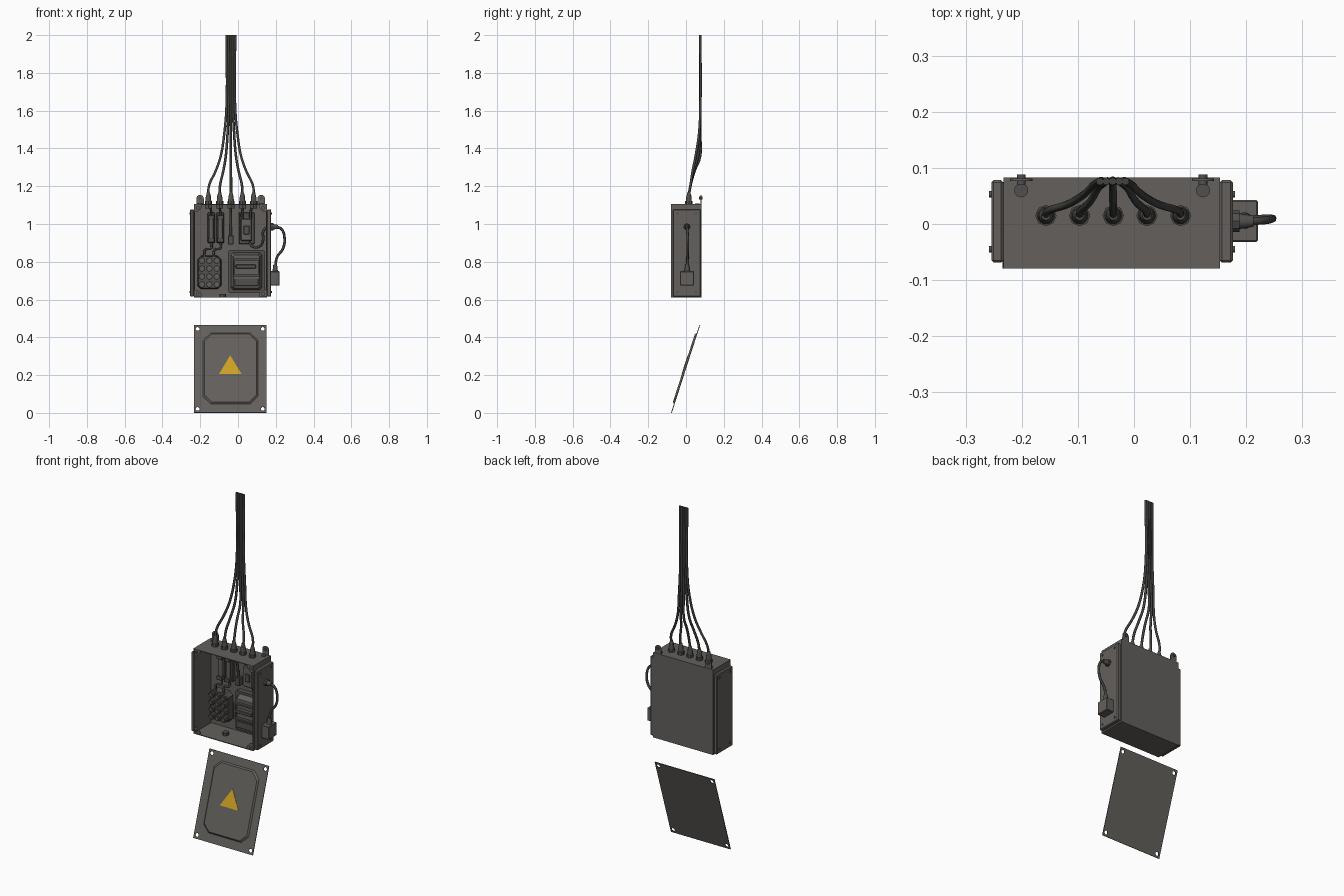
import bpy, bmesh, math
from mathutils import Matrix, Vector

if "Cube" in bpy.data.objects:
    bpy.data.objects.remove(bpy.data.objects["Cube"])


def material(name, rgb):
    m = bpy.data.materials.new(name)
    m.diffuse_color = (*rgb, 1)
    m.use_nodes = True
    m.node_tree.nodes["Principled BSDF"].inputs["Base Color"].default_value = m.diffuse_color
    return m


GREY = material("warm_grey_metal", (0.125, 0.117, 0.108))
DARK = material("dark_grey_fittings", (0.085, 0.081, 0.077))
CABLE = material("black_rubber", (0.055, 0.054, 0.052))
YELLOW = material("warning_yellow", (0.62, 0.36, 0.02))


def finish(name, bm, mat, bevel=0, smooth=False):
    bmesh.ops.recalc_face_normals(bm, faces=bm.faces)
    me = bpy.data.meshes.new(name)
    bm.to_mesh(me)
    bm.free()
    me.materials.append(mat)
    ob = bpy.data.objects.new(name, me)
    bpy.context.collection.objects.link(ob)
    if bevel:
        b = ob.modifiers.new("bevel", 'BEVEL')
        b.width, b.segments = bevel, 1
    if smooth:
        bpy.ops.object.select_all(action='DESELECT')
        ob.select_set(True)
        bpy.context.view_layer.objects.active = ob
        bpy.ops.object.shade_smooth_by_angle(angle=math.radians(40))
    return ob


def box(name, x, y, z, mat, bevel=0):
    """Box from (min, max) ranges."""
    bm = bmesh.new()
    bmesh.ops.create_cube(bm, size=1)
    for v in bm.verts:
        v.co = [sum(r) / 2 + c * (r[1] - r[0]) for r, c in zip((x, y, z), v.co)]
    return finish(name, bm, mat, bevel)


def rod(name, a, b, r, mat, r2=None, sides=16):
    """Cylinder or cone between two points."""
    a, b = Vector(a), Vector(b)
    bm = bmesh.new()
    rot = (b - a).to_track_quat('Z', 'Y').to_matrix().to_4x4()
    bmesh.ops.create_cone(bm, cap_ends=True, segments=sides, radius1=r,
                          radius2=r if r2 is None else r2, depth=(b - a).length,
                          matrix=Matrix.Translation((a + b) / 2) @ rot)
    return finish(name, bm, mat, smooth=sides > 8)


def prism(name, pts, y0, y1, mat, inset=0, matrix=None):
    """xz outline extruded from y0 forward to y1; inset narrows the front."""
    cx = (min(p[0] for p in pts) + max(p[0] for p in pts)) / 2
    cz = (min(p[1] for p in pts) + max(p[1] for p in pts)) / 2
    hx = max(p[0] for p in pts) - cx
    hz = max(p[1] for p in pts) - cz
    bm = bmesh.new()
    back = [bm.verts.new((x, y0, z)) for x, z in pts]
    front = [bm.verts.new((cx + (x - cx) * (1 - inset / hx), y1,
                           cz + (z - cz) * (1 - inset / hz))) for x, z in pts]
    bm.faces.new(back)
    bm.faces.new(front)
    for i in range(len(pts)):
        j = (i + 1) % len(pts)
        bm.faces.new((back[i], back[j], front[j], front[i]))
    if matrix:
        bm.transform(matrix)
    return finish(name, bm, mat)


def chamfered(x0, x1, z0, z1, c):
    return [(x0 + c, z0), (x1 - c, z0), (x1, z0 + c), (x1, z1 - c),
            (x1 - c, z1), (x0 + c, z1), (x0, z1 - c), (x0, z0 + c)]


def curve_mesh(name, cu, mat, matrix=Matrix()):
    """Turn a curve into a mesh object."""
    tmp = bpy.data.objects.new(name + "_curve", cu)
    bpy.context.collection.objects.link(tmp)
    dg = bpy.context.evaluated_depsgraph_get()
    me = bpy.data.meshes.new_from_object(tmp.evaluated_get(dg))
    bpy.data.objects.remove(tmp)
    me.transform(matrix)
    me.materials.clear()
    me.materials.append(mat)
    ob = bpy.data.objects.new(name, me)
    bpy.context.collection.objects.link(ob)
    return ob


def tube(name, pts, r, mat=CABLE):
    cu = bpy.data.curves.new(name, 'CURVE')
    cu.dimensions, cu.bevel_depth, cu.bevel_resolution = '3D', r, 2
    cu.resolution_u, cu.use_fill_caps = 6, True
    s = cu.splines.new('BEZIER')
    s.bezier_points.add(len(pts) - 1)
    for p, co in zip(s.bezier_points, pts):
        p.co = co
        p.handle_left_type = p.handle_right_type = 'AUTO'
    ob = curve_mesh(name, cu, mat)
    for f in ob.data.polygons:
        f.use_smooth = True


def plate(name, outlines, thick, mat, matrix):
    """Flat sheet; the first outline is the edge, the others are holes."""
    cu = bpy.data.curves.new(name, 'CURVE')
    cu.dimensions, cu.fill_mode, cu.extrude = '2D', 'BOTH', thick / 2
    for pts in outlines:
        s = cu.splines.new('POLY')
        s.points.add(len(pts) - 1)
        for p, (x, z) in zip(s.points, pts):
            p.co = (x, z, 0, 1)
        s.use_cyclic_u = True
    return curve_mesh(name, cu, mat, matrix)


def ring(x, z, r, n=14):
    return [(x + r * math.cos(2 * math.pi * i / n), z + r * math.sin(2 * math.pi * i / n))
            for i in range(n)]


def upright(y):
    return Matrix.Translation((0, y, 0)) @ Matrix.Rotation(math.pi / 2, 4, 'X')


# Cabinet: sheet metal tray open at the front
X0, X1, Z0, Z1, YF, YB = -0.233, 0.153, 0.61, 1.105, -0.079, 0.083
cab = box("cabinet_shell", (X0, X1), (YF, YB), (Z0, Z1), GREY)
bm = bmesh.new()
bm.from_mesh(cab.data)
bmesh.ops.delete(bm, geom=[f for f in bm.faces if f.normal.y < -0.9], context='FACES')
bm.to_mesh(cab.data)
bm.free()
sol = cab.modifiers.new("thickness", 'SOLIDIFY')
sol.thickness, sol.offset = 0.006, -1

# Corner tabs with screw holes
for cx, sx in ((X0 + 0.005, 1), (X1 - 0.005, -1)):
    for cz, sz in ((Z0 + 0.005, 1), (Z1 - 0.005, -1)):
        tri = [(cx, cz), (cx + sx * 0.036, cz), (cx + sx * 0.036, cz + sz * 0.014),
               (cx + sx * 0.014, cz + sz * 0.036), (cx, cz + sz * 0.036)]
        plate("corner_tab", [tri, ring(cx + sx * 0.014, cz + sz * 0.014, 0.007)], 0.004,
              GREY, upright(YF + 0.004))

# Raised side covers with screws
for xa, xb, s in ((X0 - 0.021, X0, -1), (X1, X1 + 0.023, 1)):
    box("side_cover", (xa, xb), (-0.069, 0.078), (0.615, 1.077), GREY, 0.004)
    xo = xa if s < 0 else xb
    for y in (-0.045, 0.053):
        for z in (0.64, 1.055):
            rod("side_screw", (xo, y, z), (xo + s * 0.004, y, z), 0.006, DARK, sides=10)

# Wall hanging tabs on top of the back
for x in (-0.201, 0.123):
    arch = [(x - 0.02, 1.09), (x + 0.02, 1.09)] + \
           [(x + 0.02 * math.cos(a * math.pi / 8), 1.134 + 0.02 * math.sin(a * math.pi / 8))
            for a in range(9)]
    plate("hanging_tab", [arch], 0.005, GREY, upright(0.079))
    rod("hanging_bolt", (x, 0.088, 1.137), (x, 0.070, 1.137), 0.008, DARK, sides=10)
    rod("tab_foot", (x, 0.06, 1.104), (x, 0.06, 1.109), 0.0125, DARK)

# Cable glands and the cables gathering into a vertical bundle
for i in range(5):
    x, y = -0.157 + i * 0.06, 0.015
    k = i - 2
    rod("gland_nut", (x, y, 1.10), (x, y, 1.122), 0.019, DARK, sides=8)
    rod("gland_cap", (x, y, 1.122), (x, y, 1.15), 0.0155, DARK, 0.013)
    rod("gland_cone", (x, y, 1.15), (x, y, 1.168), 0.012, DARK, 0.008)
    rod("gland_inner_nut", (x, y, 1.10), (x, y, 1.083), 0.021, DARK, sides=6)
    xe = -0.038 + k * 0.0115
    d = x - xe
    lag = abs(k) / 2
    tube("supply_cable", [(x, y, 1.15), (x - 0.03 * d, y + 0.008, 1.20),
                          (x - 0.40 * d, 0.045 - 0.01 * lag, 1.28),
                          (xe + 0.33 * d, 0.074 - 0.024 * lag, 1.355),
                          (xe + 0.12 * d, 0.075 - 0.006 * lag, 1.48),
                          (xe, 0.076, 1.62), (xe, 0.076, 2.0)], 0.0068)

# Side gland, looped lead and outside junction box
rod("side_gland_nut", (0.172, 0.005, 0.985), (0.188, 0.005, 0.985), 0.019, DARK, sides=8)
rod("side_gland_cap", (0.188, 0.005, 0.985), (0.213, 0.005, 0.985), 0.014, DARK, 0.010)
tube("side_lead", [(0.20, 0.005, 0.985), (0.228, 0.006, 0.975), (0.246, 0.009, 0.93),
                   (0.238, 0.010, 0.87), (0.207, 0.008, 0.825), (0.197, 0.006, 0.77)], 0.007)
rod("junction_gland", (0.197, 0.006, 0.745), (0.197, 0.006, 0.785), 0.015, DARK, 0.010)
box("junction_box", (0.172, 0.221), (-0.032, 0.043), (0.675, 0.75), GREY, 0.003)

# Terminal block: body with a grid of screw terminals
prism("terminal_body", chamfered(-0.215, -0.088, 0.655, 0.832, 0.02), 0.079, 0.04, DARK, 0.005)
for c in range(3):
    for r in range(4):
        x, z = -0.191 + c * 0.0395, 0.68 + r * 0.042
        rod("terminal_collar", (x, 0.045, z), (x, 0.025, z), 0.0175, DARK, sides=8)
        rod("terminal_screw", (x, 0.03, z), (x, 0.018, z), 0.010, GREY, sides=10)

# Fuse holders with wires down to the terminals
for x, xt in ((-0.142, -0.175), (-0.093, -0.125)):
    box("fuse_base", (x - 0.02, x + 0.02), (0.055, 0.079), (0.90, 1.06), DARK, 0.003)
    rod("fuse_tube", (x, 0.045, 0.925), (x, 0.045, 1.035), 0.012, GREY)
    for z in (0.915, 1.035):
        box("fuse_clip", (x - 0.017, x + 0.017), (0.028, 0.06), (z - 0.012, z + 0.012), DARK, 0.002)
    tube("fuse_wire", [(x, 0.055, 0.905), (x, 0.05, 0.872), (xt, 0.05, 0.862), (xt, 0.05, 0.82)], 0.006)
    tube("fuse_feed", [(x, 0.05, 1.04), (x, 0.04, 1.065), (x - 0.008, 0.016, 1.095)], 0.006)

# Inline connector below the middle cable
tube("middle_cable", [(-0.038, 0.015, 1.10), (-0.038, 0.04, 1.05), (-0.038, 0.06, 0.93)], 0.007)
box("inline_connector", (-0.053, -0.023), (0.045, 0.079), (0.892, 0.94), DARK, 0.003)

# Relay with lead to the side gland
box("relay_base", (0.004, 0.088), (0.06, 0.079), (0.895, 1.06), DARK, 0.003)
box("relay_body", (0.014, 0.075), (0.025, 0.062), (0.91, 1.03), GREY, 0.005)
box("relay_label_ridge", (0.03, 0.06), (0.018, 0.03), (0.945, 0.99), DARK, 0.002)
for x in (0.022, 0.067):
    tube("relay_feed", [(x, 0.045, 1.02), (x, 0.035, 1.06), (x + 0.008, 0.015, 1.10)], 0.007)
tube("relay_lead", [(0.06, 0.05, 0.905), (0.075, 0.045, 0.882), (0.115, 0.03, 0.882),
                    (0.132, 0.012, 0.91), (0.135, 0.005, 0.965), (0.155, 0.005, 0.985)], 0.007)

# Main breaker: stepped housing with a framed switch bar
prism("breaker_base", chamfered(-0.052, 0.143, 0.635, 0.862, 0.008), 0.079, 0.05, DARK)
prism("breaker_housing", chamfered(-0.037, 0.127, 0.65, 0.848, 0.012), 0.05, 0.012, GREY, 0.012)
for n, x, z in (("left", (-0.025, -0.015), (0.725, 0.815)), ("right", (0.105, 0.115), (0.725, 0.815)),
                ("top", (-0.025, 0.115), (0.808, 0.818)), ("bottom", (-0.025, 0.115), (0.722, 0.732))):
    box("breaker_window_" + n, x, (-0.004, 0.014), z, DARK)
box("breaker_switch_bar", (-0.012, 0.095), (-0.014, 0.014), (0.765, 0.785), DARK, 0.003)
box("breaker_lower_panel", (-0.018, 0.108), (0.006, 0.014), (0.672, 0.71), DARK, 0.002)

# Floor drain plug
rod("floor_plug", (-0.08, 0.0, 0.614), (-0.08, 0.0, 0.63), 0.017, DARK, sides=8)

# Loose cover leaning below: holed sheet, raised panel, warning triangle
tilt = Matrix.Translation((-0, -0.077, 0.001)) @ Matrix.Rotation(-math.atan2(0.15, 0.465), 4, 'X')
L = 0.487
holes = [ring(x, z, 0.0105) for x in (-0.214, 0.131) for z in (0.021, L - 0.021)]
plate("cover_sheet", [[(-0.234, 0), (0.15, 0), (0.15, L), (-0.234, L)]] + holes, 0.004, GREY,
      tilt @ upright(0))
prism("cover_raised_panel", chamfered(-0.187, 0.107, 0.047, L - 0.043, 0.04), 0, -0.010, GREY, 0.010, tilt)
prism("warning_triangle", [(-0.101, 0.211), (0.019, 0.211), (-0.041, 0.315)], -0.009, -0.012,
      YELLOW, 0, tilt)
